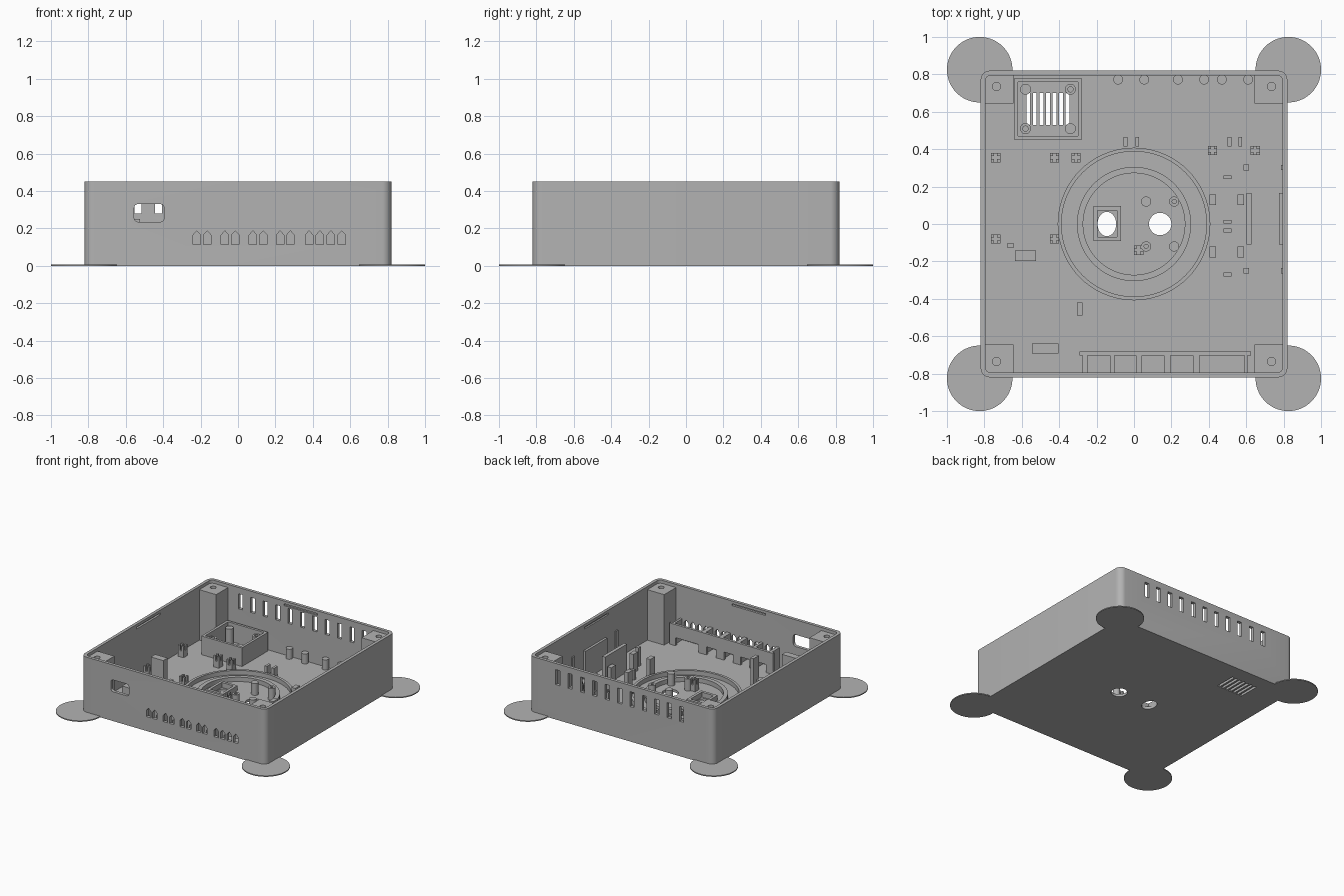
import bpy, bmesh, math
from mathutils import Matrix

cube = bpy.data.objects.get("Cube")
if cube:
    bpy.data.objects.remove(cube)

grey = bpy.data.materials.new("plain grey plastic")
grey.use_nodes = True
tone = (0.45, 0.45, 0.45, 1)
grey.diffuse_color = tone
grey.node_tree.nodes["Principled BSDF"].inputs["Base Color"].default_value = tone

FLOOR = 0.02
TOP = 0.45
WALL = 0.795


def box(bm, x0, x1, y0, y1, z0, z1, radius=0):
    m = Matrix.Translation(((x0 + x1) / 2, (y0 + y1) / 2, (z0 + z1) / 2))
    m = m @ Matrix.Diagonal((x1 - x0, y1 - y0, z1 - z0, 1))
    verts = bmesh.ops.create_cube(bm, size=1, matrix=m)["verts"]
    if radius:
        edges = {e for v in verts for e in v.link_edges
                 if abs(e.verts[0].co.z - e.verts[1].co.z) > 0.001}
        bmesh.ops.bevel(bm, geom=list(edges), offset=radius, segments=8,
                        profile=0.5, affect='EDGES')


def block(bm, x, y, w, d, z1):
    box(bm, x - w / 2, x + w / 2, y - d / 2, y + d / 2, FLOOR - 0.005, z1)


def cyl(bm, x, y, r, z0, z1, stretch=1.0, sides=32):
    m = Matrix.Translation((x, y, (z0 + z1) / 2)) @ Matrix.Diagonal((1, stretch, 1, 1))
    bmesh.ops.create_cone(bm, cap_ends=True, segments=sides, radius1=r,
                          radius2=r, depth=z1 - z0, matrix=m)


def prism_y(bm, points, y0, y1):
    """Extrude an x-z outline along y."""
    face = bm.faces.new([bm.verts.new((x, y0, z)) for x, z in points])
    out = bmesh.ops.extrude_face_region(bm, geom=[face])["geom"]
    moved = [g for g in out if isinstance(g, bmesh.types.BMVert)]
    bmesh.ops.translate(bm, verts=moved, vec=(0, y1 - y0, 0))


def make(name, bm):
    bmesh.ops.recalc_face_normals(bm, faces=bm.faces[:])
    mesh = bpy.data.meshes.new(name)
    bm.to_mesh(mesh)
    bm.free()
    mesh.materials.append(grey)
    ob = bpy.data.objects.new(name, mesh)
    bpy.context.collection.objects.link(ob)
    return ob


def activate(ob):
    bpy.ops.object.select_all(action='DESELECT')
    ob.select_set(True)
    bpy.context.view_layer.objects.active = ob


def smooth(ob):
    activate(ob)
    bpy.ops.object.shade_smooth_by_angle(angle=math.radians(30))


def cut(ob, bm):
    cutter = make("cutter", bm)
    cutter.hide_render = True
    mod = ob.modifiers.new("cut", 'BOOLEAN')
    mod.operation, mod.solver, mod.object = 'DIFFERENCE', 'EXACT', cutter
    activate(ob)
    bpy.ops.object.modifier_apply(modifier=mod.name)
    bpy.data.objects.remove(cutter)


# Open tray with rounded corners
bm = bmesh.new()
box(bm, -0.82, 0.82, -0.82, 0.82, 0, TOP, 0.05)
tray = make("tray", bm)
bm = bmesh.new()
box(bm, -WALL, WALL, -WALL, WALL, FLOOR, 0.6, 0.03)
cut(tray, bm)

# Openings through the walls and floor
bm = bmesh.new()
for i in range(11):
    x = -0.535 + 0.11 * i
    box(bm, x - 0.019, x + 0.019, 0.7, 0.9, 0.28, 0.4)
for i in range(7):
    x = -0.565 + 0.035 * i
    box(bm, x - 0.01, x + 0.01, 0.53, 0.7, -0.1, 0.1)
sockets = [-0.22, -0.165, -0.07, -0.015, 0.08, 0.135, 0.225, 0.28,
           0.38, 0.438, 0.497, 0.555]
for x in sockets:
    prism_y(bm, [(x - 0.02, 0.115), (x + 0.02, 0.115), (x + 0.02, 0.165),
                 (x, 0.187), (x - 0.02, 0.165)], -0.9, -0.76)
port = []
for cx, cz, a0 in ((-0.415, 0.31, 0), (-0.535, 0.31, 90),
                   (-0.535, 0.255, 180), (-0.415, 0.255, 270)):
    for k in range(5):
        a = math.radians(a0 + k * 22.5)
        port.append((cx + 0.02 * math.cos(a), cz + 0.02 * math.sin(a)))
prism_y(bm, port, -0.9, -0.76)
cyl(bm, -0.145, 0, 0.05, -0.1, 0.1, 1.3)
cyl(bm, 0.14, 0, 0.06, -0.1, 0.1)
# Lid catches cut into the inside of each wall
for s in (-1, 1):
    box(bm, s * 0.8 - 0.012, s * 0.8 + 0.008, -0.15, 0.15, 0.413, 0.428)
    box(bm, -0.15, 0.15, s * 0.8 - 0.012, s * 0.8 + 0.008, 0.413, 0.428)
cut(tray, bm)
smooth(tray)

# Corner pads and screw posts
for sx, side in ((-1, "right"), (1, "left")):
    for sy, end in ((-1, "front"), (1, "back")):
        bm = bmesh.new()
        cyl(bm, sx * 0.825, sy * 0.825, 0.175, 0, 0.008, sides=64)
        smooth(make(f"{end}_{side}_corner_pad", bm))
        bm = bmesh.new()
        block(bm, sx * 0.723, sy * 0.723, 0.156, 0.156, 0.425)
        post = make(f"{end}_{side}_screw_post", bm)
        bm = bmesh.new()
        cyl(bm, sx * 0.735, sy * 0.735, 0.022, 0.2, 0.6, sides=24)
        cut(post, bm)

# Circular ridges on the floor
for name, r0, r1, h in (("outer_ring", 0.388, 0.408, 0.055),
                        ("inner_ring", 0.272, 0.305, 0.055)):
    bm = bmesh.new()
    cyl(bm, 0, 0, r1, FLOOR - 0.005, h, sides=72)
    ring = make(name, bm)
    bm = bmesh.new()
    cyl(bm, 0, 0, r0, -0.1, 0.2, sides=72)
    cut(ring, bm)
    smooth(ring)


def frame(name, x0, x1, y0, y1, t, h):
    bm = bmesh.new()
    box(bm, x0, x1, y0, y1, FLOOR - 0.005, h)
    ob = make(name, bm)
    bm = bmesh.new()
    box(bm, x0 + t, x1 - t, y0 + t, y1 - t, -0.1, 0.6)
    cut(ob, bm)


frame("vent_compartment", -0.64, -0.28, 0.45, 0.78, 0.02, 0.17)
frame("centre_frame", -0.217, -0.07, -0.092, 0.095, 0.022, 0.06)

# Round standoffs, hollow where they take a screw
bm = bmesh.new()
holes = bmesh.new()
for x in (-0.58, -0.34):
    for y in (0.51, 0.72):
        cyl(bm, x, y, 0.029, FLOOR - 0.005, 0.15, sides=24)
for x, y in ((-0.58, 0.51), (-0.34, 0.72)):
    cyl(holes, x, y, 0.014, 0.05, 0.3, sides=16)
for x in (0.065, 0.215):
    for y in (-0.12, 0.12):
        cyl(bm, x, y, 0.027, FLOOR - 0.005, 0.115, sides=24)
for x, y in ((0.065, -0.12), (0.215, 0.12)):
    cyl(holes, x, y, 0.011, 0.05, 0.3, sides=16)
for x in (-0.085, 0.055, 0.235, 0.375, 0.47, 0.61):
    cyl(bm, x, 0.772, 0.026, FLOOR - 0.005, 0.1, sides=24)
standoffs = make("round_standoffs", bm)
cut(standoffs, holes)
smooth(standoffs)

# Four-pronged board clips
bm = bmesh.new()
for x, y in ((-0.74, 0.355), (-0.425, 0.355), (-0.31, 0.355), (-0.74, -0.08),
             (-0.425, -0.08), (0.42, 0.393), (0.648, 0.393), (0.025, -0.14)):
    block(bm, x, y, 0.05, 0.05, 0.07)
    for sx in (-1, 1):
        for sy in (-1, 1):
            block(bm, x + sx * 0.0165, y + sy * 0.0165, 0.017, 0.017, 0.11)
make("board_clips", bm)

# Upright holders
bm = bmesh.new()
for x in (-0.045, 0.017, 0.51, 0.568):
    block(bm, x, 0.44, 0.02, 0.05, 0.1)
for x in (0.42, 0.57):
    for y in (-0.15, 0.13):
        block(bm, x, y, 0.035, 0.058, 0.17)
for y in (0.25, 0.012, -0.035, -0.27):
    block(bm, 0.5, y, 0.045, 0.02, 0.1)
for y in (-0.25, 0.302):
    block(bm, 0.6, y, 0.03, 0.03, 0.17)
    block(bm, 0.792, y, 0.012, 0.028, 0.25)
for x in (0.615, 0.79):
    block(bm, x, 0.027, 0.028, 0.275, 0.245)
block(bm, -0.58, -0.17, 0.11, 0.055, 0.25)
block(bm, -0.66, -0.115, 0.032, 0.025, 0.1)
block(bm, -0.475, -0.665, 0.14, 0.053, 0.23)
block(bm, -0.29, -0.455, 0.028, 0.068, 0.25)
make("upright_holders", bm)

# Terminal bay behind the front sockets
bm = bmesh.new()
box(bm, -0.275, 0.608, -0.703, -0.683, 0.085, 0.19)
for x, w in ((-0.262, 0.026), (-0.117, 0.024), (0.027, 0.032),
             (0.177, 0.034), (0.332, 0.034), (0.599, 0.018)):
    block(bm, x, -0.74, w, 0.114, 0.19)
    block(bm, x, -0.693, w + 0.035, 0.02, 0.19)
make("terminal_bay", bm)
